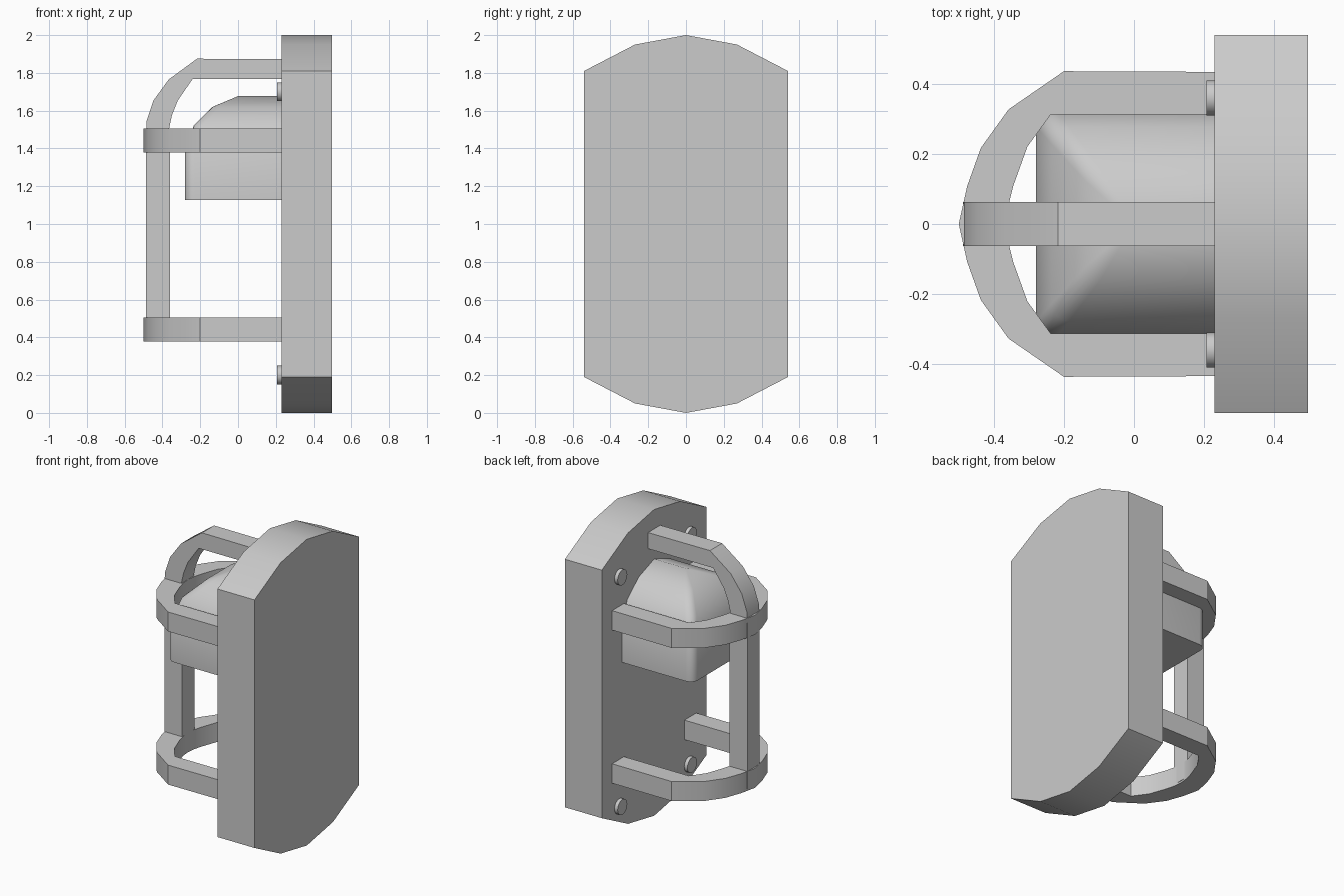
import bpy, bmesh, math

if "Cube" in bpy.data.objects:
    bpy.data.objects.remove(bpy.data.objects["Cube"])


def finish(name, bm, angle=30):
    bmesh.ops.remove_doubles(bm, verts=bm.verts, dist=1e-4)
    bmesh.ops.recalc_face_normals(bm, faces=bm.faces)
    me = bpy.data.meshes.new(name)
    bm.to_mesh(me)
    bm.free()
    ob = bpy.data.objects.new(name, me)
    bpy.context.collection.objects.link(ob)
    bpy.ops.object.select_all(action='DESELECT')
    ob.select_set(True)
    bpy.context.view_layer.objects.active = ob
    bpy.ops.object.shade_smooth_by_angle(angle=math.radians(angle))
    return ob


def loft(name, rings, closed_caps=True, angle=30):
    """Skin a list of closed point loops of equal length."""
    bm = bmesh.new()
    loops = [[bm.verts.new(p) for p in r] for r in rings]
    n = len(loops[0])
    for a, b in zip(loops, loops[1:]):
        for i in range(n):
            j = (i + 1) % n
            bm.faces.new((a[i], a[j], b[j], b[i]))
    bm.faces.new(loops[0])
    if closed_caps:
        bm.faces.new(loops[-1])
    return finish(name, bm, angle)


def strip(name, outer, inner, to3d, lo, hi):
    """Bar following a path given by its outer and inner edges."""
    rings = [[to3d(*o, lo), to3d(*o, hi), to3d(*i, hi), to3d(*i, lo)]
             for o, i in zip(outer, inner)]
    return loft(name, rings)


WALL = 0.23

# Back plate with shallow arched ends
top = [(0.54, 1.81), (0.27, 1.95), (0, 2), (-0.27, 1.95), (-0.54, 1.81)]
outline = top + [(y, 2 - z) for y, z in reversed(top)]
loft("back_plate", [[(x, y, z) for y, z in outline] for x in (WALL, 0.497)])

# Two horizontal guard rings
half_out = [(WALL + 0.02, 0.434), (-0.2, 0.436), (-0.358, 0.327),
            (-0.437, 0.217), (-0.476, 0.108)]
half_in = [(WALL + 0.02, 0.312), (-0.238, 0.312), (-0.304, 0.221),
           (-0.344, 0.11), (-0.358, 0.055)]
outer = half_out + [(-0.5, 0)] + [(x, -y) for x, y in reversed(half_out)]
inner = half_in + [(-0.364, 0)] + [(x, -y) for x, y in reversed(half_in)]
for name, z in (("lower_guard_ring", 0.378), ("upper_guard_ring", 1.378)):
    strip(name, outer, inner, lambda x, y, h: (x, y, h), z, z + 0.127)

# Vertical guard bar curving back over the lamp
outer = [(WALL + 0.02, 1.873), (-0.217, 1.875), (-0.367, 1.765),
         (-0.447, 1.655), (-0.484, 1.545), (-0.488, 1.44), (-0.488, 0.39)]
inner = [(WALL + 0.02, 1.768), (-0.24, 1.768), (-0.318, 1.655),
         (-0.35, 1.575), (-0.366, 1.5), (-0.36, 1.42), (-0.36, 0.39)]
strip("vertical_guard_bar", outer, inner, lambda x, z, h: (x, h, z), -0.063, 0.063)

# Lamp housing: square-fronted vault with rounded corners
rings = []
for z, inset, r in ((1.127, 0, 0.05), (1.38, 0, 0.05), (1.52, 0.045, 0.05),
                    (1.62, 0.145, 0.04), (1.677, 0.28, 0)):
    front, hy = -0.28 + inset, 0.33 * (1 - inset / 0.28)
    half = [(WALL + 0.02, hy)]
    for k in range(5):
        a = math.pi / 2 * (1 + k / 4)
        half.append((front + r + r * math.cos(a), hy - r + r * math.sin(a)))
    loop = half + [(x, -y) for x, y in reversed(half)]
    rings.append([(x, y, z) for x, y in loop])
loft("lamp_housing", rings, closed_caps=False, angle=45)

# Mounting bolts
for iy, y in enumerate((-0.36, 0.36)):
    for iz, z in enumerate((0.2, 1.7)):
        circ = [(y + 0.05 * math.cos(k * math.pi / 8), z + 0.05 * math.sin(k * math.pi / 8))
                for k in range(16)]
        loft(f"mounting_bolt_{iy}{iz}", [[(x, a, b) for a, b in circ] for x in (0.207, 0.24)])
